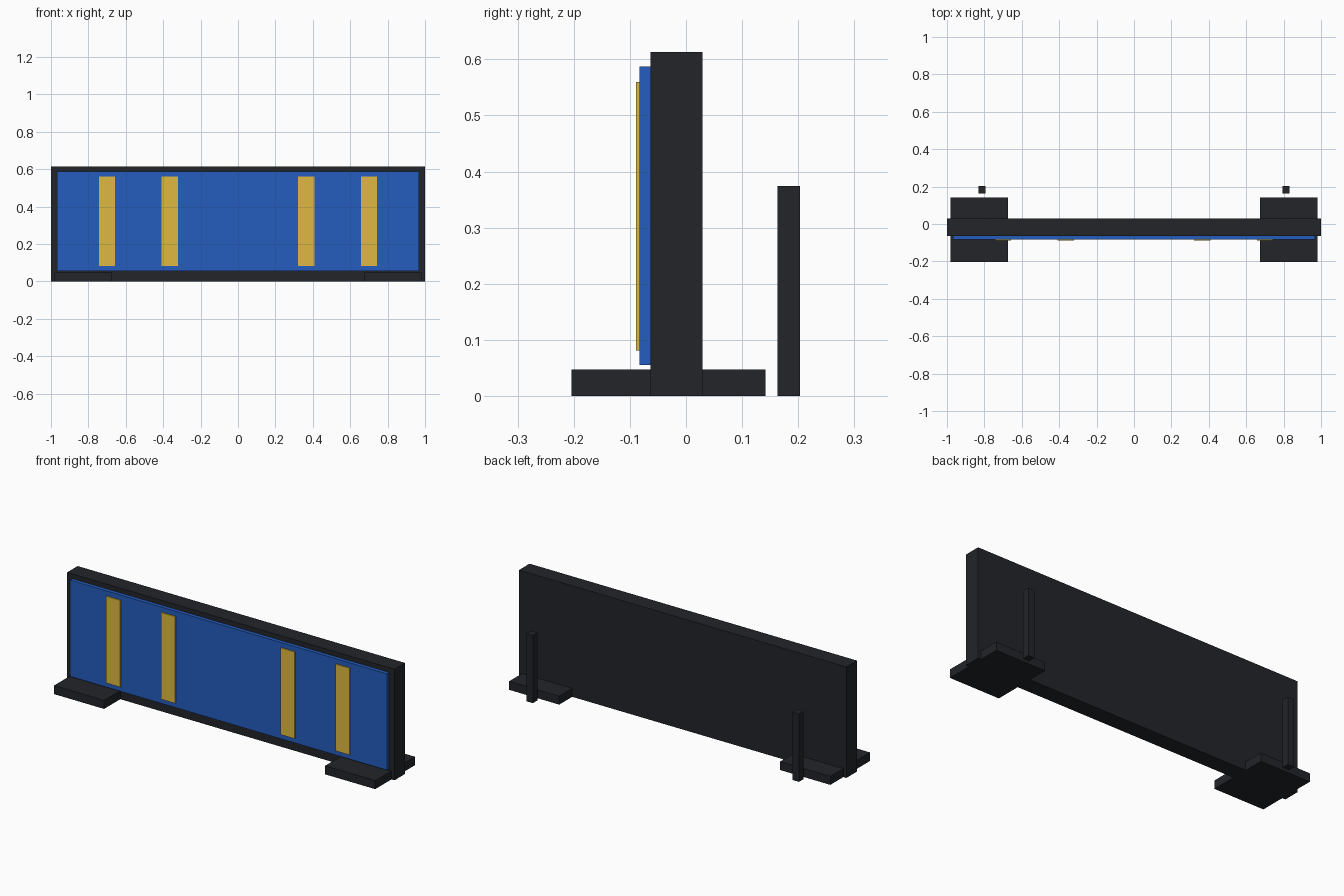
import bpy

if "Cube" in bpy.data.objects:
    bpy.data.objects.remove(bpy.data.objects["Cube"])


def material(name, rgb):
    m = bpy.data.materials.new(name)
    m.diffuse_color = (*rgb, 1)
    m.use_nodes = True
    m.node_tree.nodes["Principled BSDF"].inputs["Base Color"].default_value = m.diffuse_color
    return m


DARK = material("dark_grey", (0.016, 0.018, 0.022))
BLUE = material("blue", (0.018, 0.107, 0.515))
YELLOW = material("yellow", (0.73, 0.48, 0.055))


def box(name, x, y, z, mat):
    """Box from (min, max) ranges on each axis."""
    ranges = (x, y, z)
    bpy.ops.mesh.primitive_cube_add(size=1, location=[(a + b) / 2 for a, b in ranges])
    ob = bpy.context.object
    ob.name = name
    ob.scale = [b - a for a, b in ranges]
    bpy.ops.object.transform_apply(location=False, rotation=False, scale=True)
    ob.data.materials.append(mat)
    return ob


def mirrored_pair(name, x, y, z, mat):
    box(name + "_right", x, y, z, mat)
    box(name + "_left", (-x[1], -x[0]), y, z, mat)


# Upright board and the raised face panel
box("board", (-1, 1), (-0.063, 0.029), (0, 0.613), DARK)
box("face_panel", (-0.967, 0.967), (-0.083, -0.063), (0.055, 0.587), BLUE)

# Vertical stripes on the panel
mirrored_pair("inner_stripe", (0.322, 0.408), (-0.089, -0.083), (0.081, 0.560), YELLOW)
mirrored_pair("outer_stripe", (0.657, 0.743), (-0.089, -0.083), (0.081, 0.560), YELLOW)

# Flat feet and the rear posts
mirrored_pair("foot", (0.675, 0.981), (-0.204, 0.142), (0, 0.047), DARK)
mirrored_pair("rear_post", (0.793, 0.832), (0.163, 0.203), (0, 0.374), DARK)
